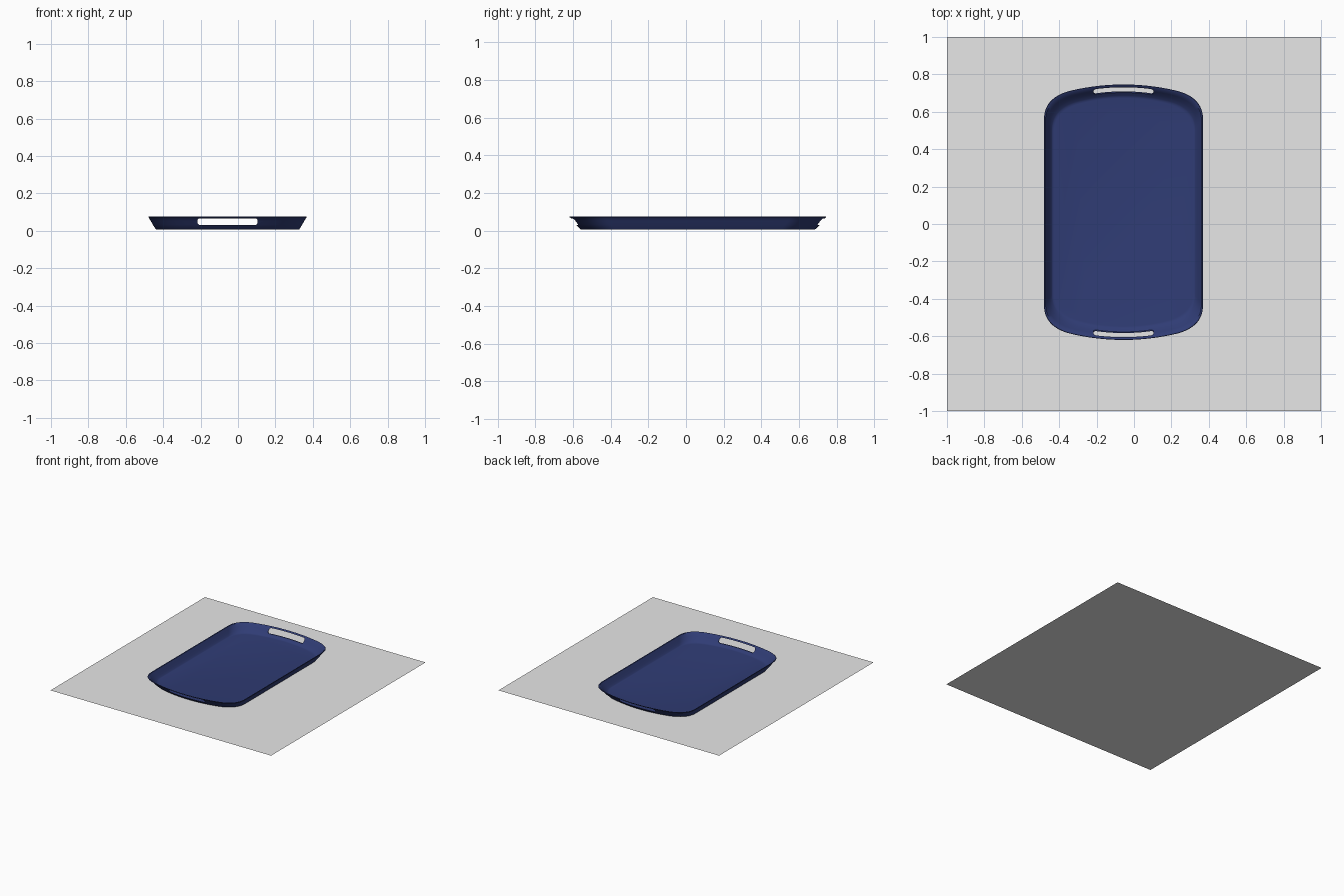
import bpy, bmesh, math

if "Cube" in bpy.data.objects:
    bpy.data.objects.remove(bpy.data.objects["Cube"])

CX, CY = -0.056, 0.063   # tray centre


def material(name, rgb):
    m = bpy.data.materials.new(name)
    m.diffuse_color = (*rgb, 1)
    m.use_nodes = True
    m.node_tree.nodes["Principled BSDF"].inputs["Base Color"].default_value = m.diffuse_color
    return m


blue = material("navy blue", (0.029, 0.045, 0.176))
grey = material("table grey", (0.8, 0.8, 0.8))


def add_object(name, bm, mat=None):
    me = bpy.data.meshes.new(name)
    bm.to_mesh(me)
    bm.free()
    ob = bpy.data.objects.new(name, me)
    bpy.context.collection.objects.link(ob)
    if mat:
        me.materials.append(mat)
    return ob


def outline(hw, hl, c=0.15, bulge=0.075):
    """Oblong with straight sides, round corners and gently bowed ends."""
    x1 = hw - c
    y1 = hl - bulge * (x1 / hw) ** 2
    yc = y1 - 2 * bulge * x1 / hw ** 2 * c
    y0 = yc - c * 0.8
    q = []
    for i in range(17):                       # corner
        t = i / 16
        u = 1 - t
        q.append((u * u * hw + 2 * u * t * hw + t * t * x1,
                  u * u * y0 + 2 * u * t * yc + t * t * y1))
    for i in range(1, 9):                     # bowed end up to the middle
        x = x1 * (1 - i / 8)
        q.append((x, hl - bulge * (x / hw) ** 2))
    half = q + [(-x, y) for x, y in reversed(q[:-1])]
    return half + [(-x, -y) for x, y in half]


# tray shell: outside rings going up, inside rings going down (hw, hl, z)
rings = [(0.383, 0.621, 0.007), (0.386, 0.627, 0.011), (0.399, 0.647, 0.032),
         (0.411, 0.662, 0.053), (0.421, 0.678, 0.070), (0.425, 0.683, 0.073),
         (0.423, 0.681, 0.075), (0.417, 0.674, 0.073), (0.406, 0.657, 0.053),
         (0.394, 0.641, 0.032), (0.384, 0.624, 0.018), (0.380, 0.618, 0.0145),
         (0.372, 0.610, 0.013)]
bm = bmesh.new()
loops = [[bm.verts.new((CX + x, CY + y, z)) for x, y in outline(hw, hl)]
         for hw, hl, z in rings]
for a, b in zip(loops, loops[1:]):
    n = len(a)
    for i in range(n):
        j = (i + 1) % n
        bm.faces.new((a[i], a[j], b[j], b[i]))
bm.faces.new(loops[0][::-1])
bm.faces.new(loops[-1])
bmesh.ops.recalc_face_normals(bm, faces=bm.faces)
tray = add_object("tray", bm, blue)

# handle slot cutter: rounded bar running the length of the tray
bm = bmesh.new()
hw, hh, r = 0.161, 0.0175, 0.014
pts = []
for k, (sx, sz) in enumerate([(1, 1), (-1, 1), (-1, -1), (1, -1)]):
    for i in range(7):
        a = math.pi / 2 * (k + i / 6)
        pts.append((CX + sx * (hw - r) + r * math.cos(a),
                    0.0485 + sz * (hh - r) + r * math.sin(a)))
face = bm.faces.new([bm.verts.new((x, CY - 0.9, z)) for x, z in pts])
ext = bmesh.ops.extrude_face_region(bm, geom=[face])
for v in ext["geom"]:
    if isinstance(v, bmesh.types.BMVert):
        v.co.y += 1.8
bmesh.ops.recalc_face_normals(bm, faces=bm.faces)
cutter = add_object("slot_cutter", bm)
cutter.hide_render = True

mod = tray.modifiers.new("handle slots", 'BOOLEAN')
mod.operation = 'DIFFERENCE'
mod.solver = 'EXACT'
mod.object = cutter
bpy.context.view_layer.objects.active = tray
tray.select_set(True)
bpy.ops.object.modifier_apply(modifier=mod.name)
bpy.data.objects.remove(cutter)
bpy.ops.object.shade_smooth_by_angle(angle=math.radians(35))

# table surface under the tray
bm = bmesh.new()
bmesh.ops.create_grid(bm, x_segments=1, y_segments=1, size=1)
add_object("table_surface", bm, grey)
